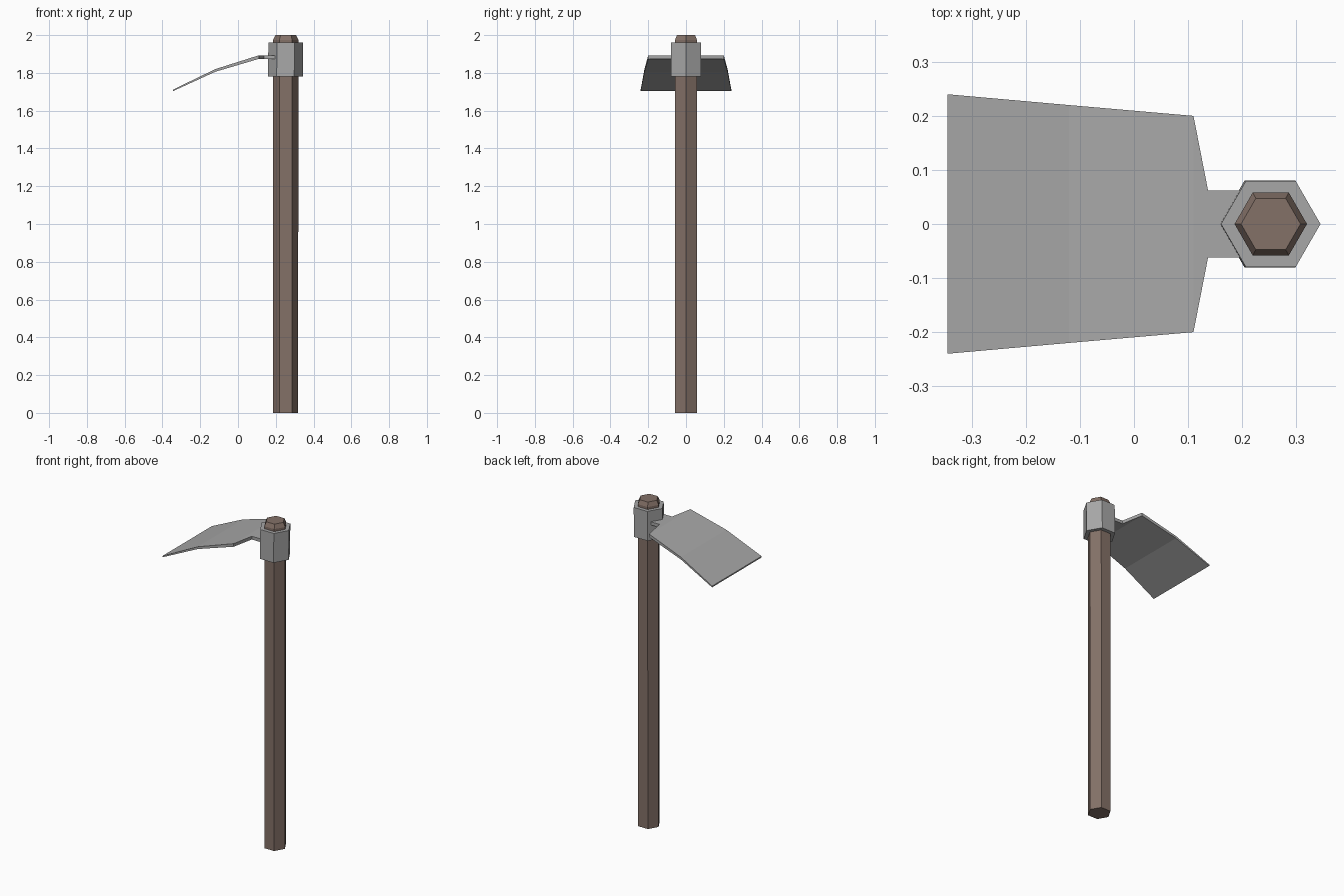
import bpy, bmesh, math

cube = bpy.data.objects.get("Cube")
if cube:
    bpy.data.objects.remove(cube, do_unlink=True)


def make_material(name, rgb):
    mat = bpy.data.materials.new(name)
    mat.use_nodes = True
    mat.diffuse_color = (*rgb, 1)
    mat.node_tree.nodes["Principled BSDF"].inputs["Base Color"].default_value = (*rgb, 1)
    return mat


steel = make_material("grey steel", (0.39, 0.39, 0.39))
wood = make_material("brown wood", (0.23, 0.165, 0.137))


def loft(name, rings, mat):
    """Join equal-length rings of points with quads and cap both ends."""
    bm = bmesh.new()
    loops = [[bm.verts.new(p) for p in ring] for ring in rings]
    n = len(loops[0])
    for a, b in zip(loops, loops[1:]):
        for i in range(n):
            j = (i + 1) % n
            bm.faces.new((a[i], a[j], b[j], b[i]))
    bm.faces.new(loops[0])
    bm.faces.new(loops[-1])
    bmesh.ops.recalc_face_normals(bm, faces=bm.faces)
    mesh = bpy.data.meshes.new(name)
    bm.to_mesh(mesh)
    bm.free()
    mesh.materials.append(mat)
    obj = bpy.data.objects.new(name, mesh)
    bpy.context.collection.objects.link(obj)
    return obj


def hexagon(cx, radius, z):
    return [(cx + radius * math.cos(k * math.pi / 3),
             radius * math.sin(k * math.pi / 3), z) for k in range(6)]


# Six-sided shaft with a chamfered top
loft("handle", [hexagon(0.252, 0.066, 0), hexagon(0.253, 0.067, 1.975),
                hexagon(0.253, 0.055, 2.0)], wood)

# Six-sided socket around the shaft
loft("collar", [hexagon(0.251, 0.093, 1.78), hexagon(0.253, 0.092, 1.96)], steel)

# Bent blade and its narrow neck: x, half width, top z, thickness
stations = [(-0.345, 0.24, 1.711, 0.008),
            (-0.12, 0.22, 1.820, 0.014),
            (0.11, 0.20, 1.893, 0.019),
            (0.137, 0.062, 1.893, 0.020),
            (0.225, 0.062, 1.893, 0.020)]
loft("blade", [[(x, -w, z - t), (x, w, z - t), (x, w, z), (x, -w, z)]
               for x, w, z, t in stations], steel)
